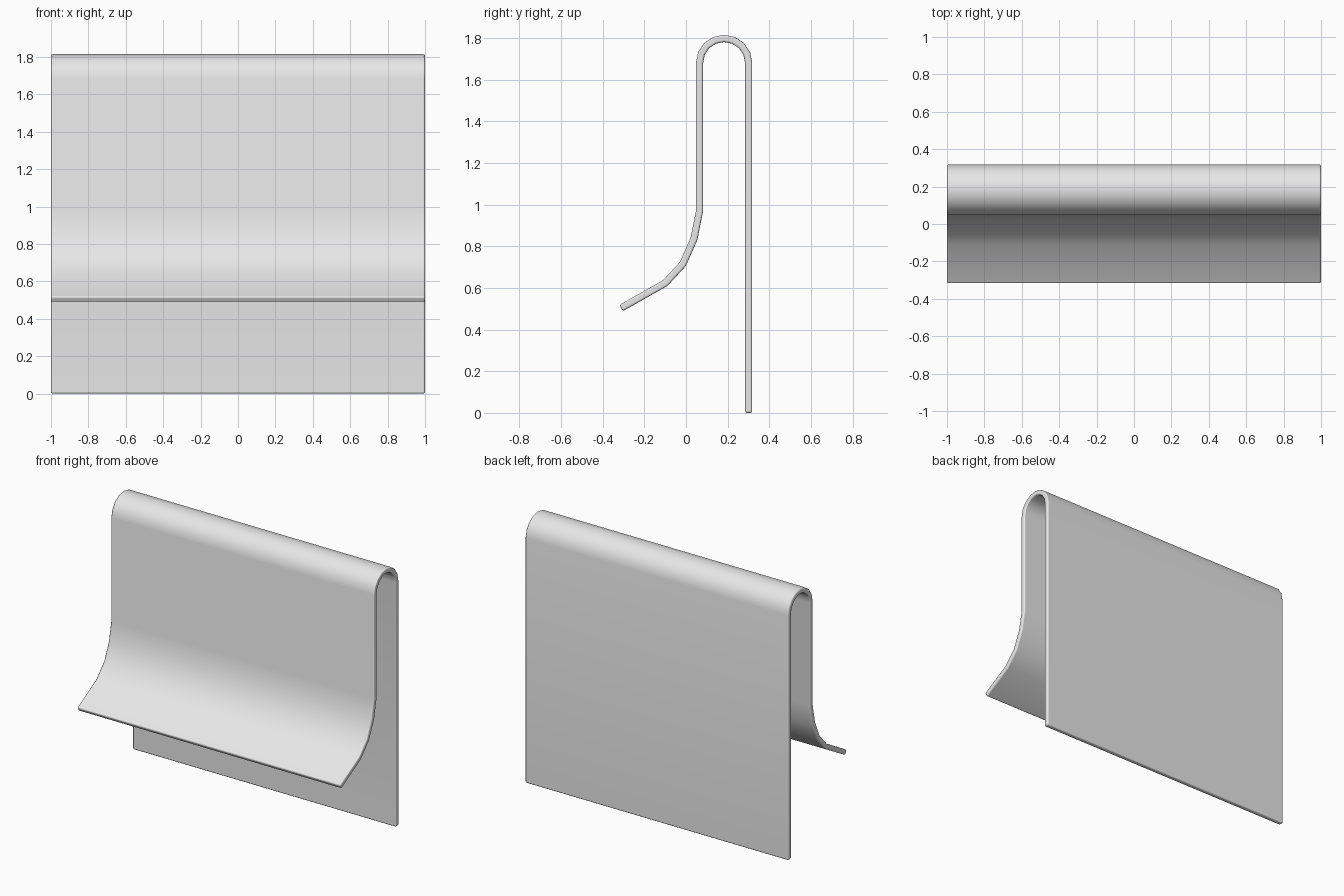
import bpy, bmesh
from math import pi, cos, sin

cube = bpy.data.objects.get("Cube")
if cube:
    bpy.data.objects.remove(cube, do_unlink=True)

HALF_WIDTH = 1.0
THICKNESS = 0.034
BEND_Y, BEND_Z, BEND_R = 0.183, 1.68, 0.118
BEND_STEPS = 8

# Grey sheet material
grey = bpy.data.materials.new("light grey")
grey.use_nodes = True
colour = (0.8, 0.8, 0.8, 1)
grey.diffuse_color = colour
grey.node_tree.nodes["Principled BSDF"].inputs["Base Color"].default_value = colour

# Centre line of the sheet: back panel, rounded top, front panel, flared lip
path = [(BEND_Y + BEND_R, 0)]
for i in range(BEND_STEPS + 1):
    a = pi * i / BEND_STEPS
    path.append((BEND_Y + BEND_R * cos(a), BEND_Z + BEND_R * sin(a)))
path += [(0.065, 0.97), (0.038, 0.835), (-0.015, 0.715), (-0.1, 0.623), (-0.312, 0.503)]

# Sweep the centre line across the width
bm = bmesh.new()
rows = [[bm.verts.new((x, y, z)) for x in (-HALF_WIDTH, HALF_WIDTH)] for y, z in path]
for (a, b), (c, d) in zip(rows, rows[1:]):
    bm.faces.new((a, b, d, c))
bmesh.ops.recalc_face_normals(bm, faces=bm.faces)
mesh = bpy.data.meshes.new("bent_sheet")
bm.to_mesh(mesh)
bm.free()
mesh.materials.append(grey)

sheet = bpy.data.objects.new("bent_sheet", mesh)
bpy.context.collection.objects.link(sheet)
for poly in mesh.polygons:
    poly.use_smooth = True

# Sheet thickness
solid = sheet.modifiers.new("thickness", 'SOLIDIFY')
solid.thickness = THICKNESS
solid.offset = 0
solid.use_even_offset = True

# Rounded rim
bevel = sheet.modifiers.new("rounded_rim", 'BEVEL')
bevel.width = 0.01
bevel.segments = 3
bevel.limit_method = 'ANGLE'
bevel.angle_limit = pi / 3
bevel.harden_normals = True
